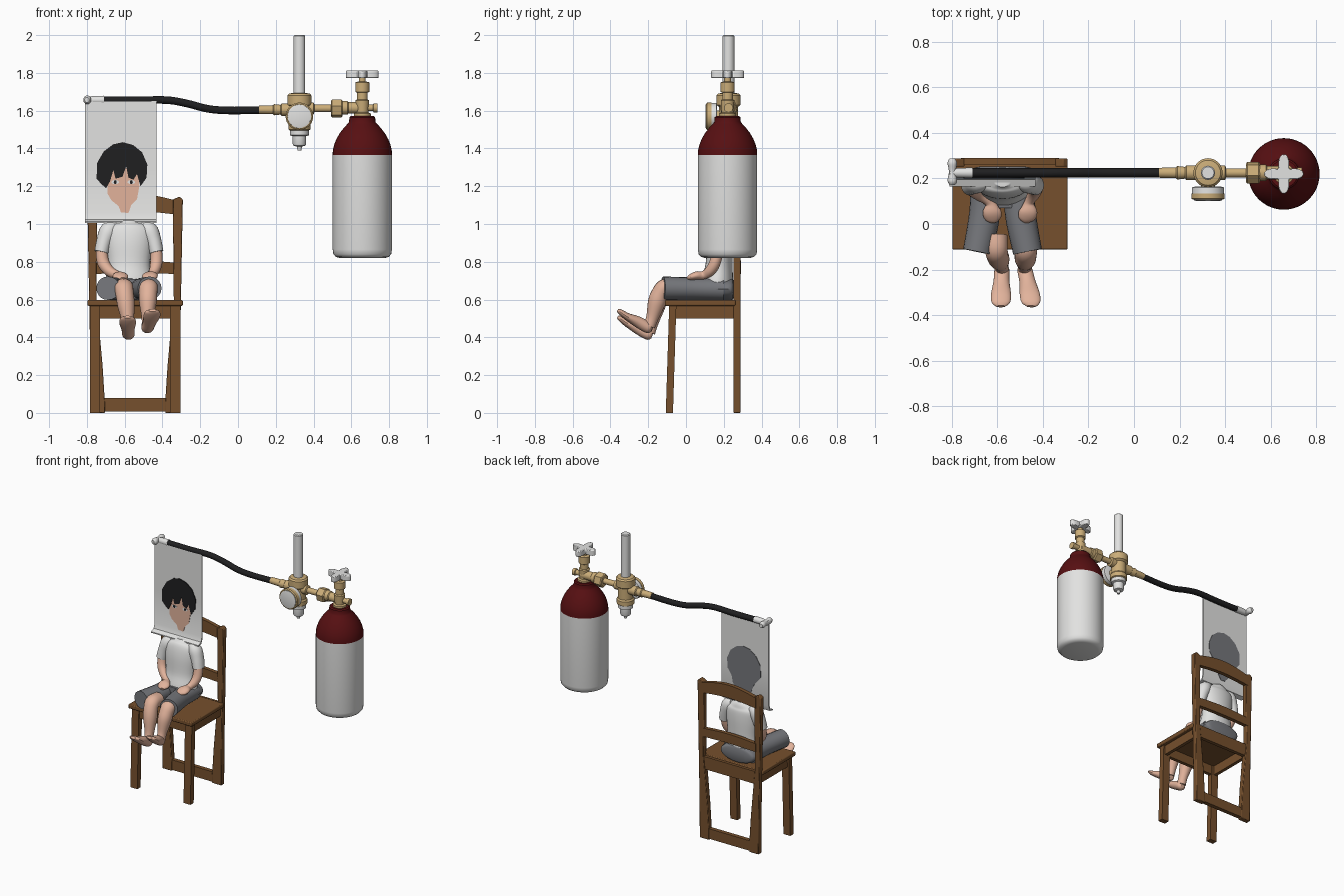
import bpy, bmesh, math
from mathutils import Vector

if "Cube" in bpy.data.objects:
    bpy.data.objects.remove(bpy.data.objects["Cube"])


def material(name, r, g, b):
    m = bpy.data.materials.new(name)
    m.use_nodes = True
    m.diffuse_color = (r, g, b, 1)
    m.node_tree.nodes["Principled BSDF"].inputs["Base Color"].default_value = (r, g, b, 1)
    return m


WHITE = material("white", .76, .76, .75)
RED = material("dark_red", .095, .005, .006)
BRASS = material("brass", .6, .42, .19)
WOOD = material("brown_wood", .18, .08, .026)
BLACK = material("black", .014, .014, .015)
GREY = material("slate_grey", .18, .185, .2)
SKIN = material("skin", .76, .45, .33)
made = []


def finish(name, bm, mat):
    bmesh.ops.remove_doubles(bm, verts=bm.verts, dist=1e-5)
    bmesh.ops.recalc_face_normals(bm, faces=bm.faces)
    me = bpy.data.meshes.new(name)
    bm.to_mesh(me)
    bm.free()
    me.materials.append(mat)
    ob = bpy.data.objects.new(name, me)
    bpy.context.collection.objects.link(ob)
    made.append(ob)
    return ob


def bridge(bm, rings, caps=True):
    for a, b in zip(rings, rings[1:]):
        n = len(a)
        for i in range(n):
            bm.faces.new((a[i], a[(i + 1) % n], b[(i + 1) % n], b[i]))
    if caps:
        bm.faces.new(rings[0])
        bm.faces.new(rings[-1])


def ring(bm, c, u, v, sides):
    angles = [2 * math.pi * i / sides for i in range(sides)]
    return [bm.verts.new(c + u * math.cos(t) + v * math.sin(t)) for t in angles]


def lathe(name, origin, axis, profile, mat, sides=32):
    """Turned part: profile of (height along axis, radius)."""
    bm = bmesh.new()
    w = Vector(axis)
    u = w.orthogonal().normalized()
    v = w.cross(u)
    bridge(bm, [ring(bm, Vector(origin) + w * h, u * r, v * r, sides) for h, r in profile])
    return finish(name, bm, mat)


def loft(name, pts, mat, ref=(1, 0, 0), sides=20, steps=5):
    """Smooth tube through (x, y, z, half width, half depth)."""
    def spline(i, t):
        p = [pts[min(max(i + k, 0), len(pts) - 1)] for k in (-1, 0, 1, 2)]
        return [.5 * (2 * b + (c - a) * t + (2 * a - 5 * b + 4 * c - d) * t * t
                      + (3 * b - a - 3 * c + d) * t ** 3) for a, b, c, d in zip(*p)]
    path = [spline(i, k / steps) for i in range(len(pts) - 1) for k in range(steps)] + [pts[-1]]
    bm = bmesh.new()
    rings = []
    for i, p in enumerate(path):
        t = Vector(path[min(i + 1, len(path) - 1)][:3]) - Vector(path[max(i - 1, 0)][:3])
        t.normalize()
        u = Vector(ref)
        u = (u - t * u.dot(t)).normalized()
        rings.append(ring(bm, Vector(p[:3]), u * max(p[3], .002), t.cross(u) * max(p[4], .002), sides))
    bridge(bm, rings)
    return finish(name, bm, mat)


def prism(name, outline, axis, a, b, mat, bevel=0):
    """Outline extruded along an axis from a to b."""
    place = {"x": lambda u, v, w: (w, u, v), "y": lambda u, v, w: (u, w, v),
             "z": lambda u, v, w: (u, v, w)}[axis]
    bm = bmesh.new()
    bridge(bm, [[bm.verts.new(place(u, v, w)) for u, v in outline] for w in (a, b)])
    ob = finish(name, bm, mat)
    if bevel:
        m = ob.modifiers.new("soft_edges", "BEVEL")
        m.width, m.segments = bevel, 2
    return ob


def beam(name, lo, hi, w, d, mat):
    """Upright leg with level ends."""
    bm = bmesh.new()
    bridge(bm, [[bm.verts.new((x + i * w / 2, y + j * d / 2, z))
                 for i, j in ((-1, -1), (1, -1), (1, 1), (-1, 1))] for x, y, z in (lo, hi)])
    return finish(name, bm, mat)


def box(name, x0, x1, y0, y1, z0, z1, mat, bevel=0):
    return prism(name, [(x0, y0), (x1, y0), (x1, y1), (x0, y1)], "z", z0, z1, mat, bevel)


def oval(x, z, rx, rz, n=16):
    return [(x + rx * math.cos(2 * math.pi * i / n), z + rz * math.sin(2 * math.pi * i / n)) for i in range(n)]


# Chair
CX = -.545
box("chair_seat", CX - .253, CX + .253, -.112, .262, .567, .597, WOOD, .006)
for s, side in ((-1, "right"), (1, "left")):
    post = [(.235, 0), (.237, .3), (.243, .6), (.253, 1.13), (.235, 1.145), (.2, 1.13),
            (.205, .6), (.19, .45), (.172, .25), (.16, .06), (.16, 0)]
    prism(f"chair_{side}_back_post", [(CX + s * x, z) for x, z in post], "y", .252, .288, WOOD, .004)
    beam(f"chair_{side}_front_leg", (CX + s * .212, -.088, 0), (CX + s * .212, -.07, .57), .055, .038, WOOD)
    x = CX + s * .215
    box(f"chair_{side}_apron", x - .012, x + .012, -.06, .255, .5, .57, WOOD)
box("chair_front_apron", CX - .2, CX + .2, -.08, -.055, .5, .57, WOOD)
box("chair_back_apron", CX - .21, CX + .21, .257, .283, .5, .59, WOOD)
box("chair_floor_bar", CX - .17, CX + .17, .255, .285, .008, .08, WOOD)
for name, z, h, rise in (("chair_middle_rail", .735, .06, .012), ("chair_top_rail", 1.05, .075, .035)):
    xs = [i / 8 * .215 for i in range(-8, 9)]
    arch = [rise * math.cos(x / .215 * math.pi / 2) for x in xs]
    outline = [(CX + x, z + a * .5) for x, a in zip(xs, arch)]
    outline += [(CX + x, z + h + a) for x, a in reversed(list(zip(xs, arch)))]
    prism(name, outline, "y", .262, .29, WOOD)

# Seated figure: shirt, shorts and limbs
BX = -.5775
loft("shirt", [(BX, .165, .64, .118, .075), (BX, .165, .69, .128, .085), (BX, .175, .78, .112, .072),
               (BX, .18, .9, .122, .068), (BX, .185, .97, .12, .058), (BX, .19, 1.0, .075, .042),
               (BX, .19, 1.02, .035, .028)], WHITE, sides=28)
loft("shorts_hips", [(BX, .252, .655, .1, .045), (BX, .235, .655, .135, .06), (BX, .15, .655, .14, .062),
                     (BX, .07, .655, .12, .055)], GREY)
for s, side in ((-1, "right"), (1, "left")):
    loft(f"{side}_sleeve", [(BX + s * .07, .185, .985, .03, .03), (BX + s * .105, .182, .965, .048, .045),
                            (BX + s * .13, .177, .91, .042, .046), (BX + s * .145, .17, .85, .038, .044)], WHITE)
    knee = BX - .01 if s > 0 else BX + .02
    loft(f"{side}_shorts_leg", [(BX + s * .075, .2, .655, .065, .06), (BX + s * .078, .05, .657, .068, .06),
                                (knee + s * .08 + s * .045 - .005, -.122, .66, .064, .062)], GREY)

loft("right_arm", [(-.722, .172, .88, .03, .03), (-.715, .155, .8, .032, .03), (-.68, .13, .75, .028, .028),
                   (-.635, .095, .728, .022, .022), (-.625, .055, .725, .04, .022),
                   (-.617, .025, .716, .036, .016), (-.612, .008, .71, .014, .008)], SKIN)
loft("left_arm", [(-.433, .172, .88, .03, .03), (-.432, .155, .8, .032, .03), (-.442, .13, .755, .028, .028),
                  (-.46, .095, .73, .022, .022), (-.464, .055, .727, .04, .022),
                  (-.473, .025, .718, .036, .016), (-.477, .008, .71, .014, .008)], SKIN)

for side, dx, turn, dz in (("right", -.605, .025, 0), ("left", -.475, -.005, .035)):
    loft(f"{side}_shin", [(dx, -.05, .66, .05, .048), (dx, -.11, .665, .05, .045),
                          (dx + turn * .2, -.138, .63, .048, .046), (dx + turn * .5, -.155, .57 + dz * .4, .046, .047),
                          (dx + turn * .9, -.178, .48 + dz * .7, .031, .033),
                          (dx + turn, -.195, .425 + dz, .03, .032)], SKIN)
    fx = dx + turn
    swing = .028 if side == "left" else -.005
    loft(f"{side}_foot", [(fx, -.18, .405 + dz, .016, .012), (fx, -.197, .413 + dz, .032, .028),
                          (fx + swing * .4, -.25, .444 + dz, .035, .03),
                          (fx + swing * .8, -.31, .474 + dz, .044, .02),
                          (fx + swing, -.345, .498 + dz, .04, .015),
                          (fx + swing, -.362, .508 + dz, .02, .008)], SKIN)

# Hanging cloth with a painted face
cloth = [(.206, 1.655), (.206, 1.3), (.206, 1.06), (.195, 1.025), (.165, 1.012),
         (.165, 1.004), (.2, 1.012), (.214, 1.05), (.214, 1.3), (.214, 1.655)]
prism("hanging_cloth", cloth, "x", -.81, -.432, WHITE)
face = [(-.69, 1.29), (-.69, 1.16), (-.67, 1.125), (-.632, 1.095), (-.62, 1.062), (-.58, 1.058),
        (-.565, 1.1), (-.535, 1.13), (-.522, 1.2), (-.53, 1.3)]
prism("painted_face", face, "y", .203, .207, SKIN)
hair = [(-.749, 1.24), (-.745, 1.325), (-.71, 1.385), (-.66, 1.422), (-.61, 1.433), (-.555, 1.418),
        (-.508, 1.38), (-.48, 1.315), (-.484, 1.245), (-.516, 1.2), (-.535, 1.265), (-.553, 1.235),
        (-.58, 1.245), (-.592, 1.305), (-.612, 1.25), (-.648, 1.24), (-.66, 1.285), (-.678, 1.225),
        (-.698, 1.19), (-.722, 1.21)]
prism("painted_hair", hair, "y", .2, .207, BLACK)
for x, side in ((-.65, "right"), (-.565, "left")):
    prism(f"painted_{side}_eye_white", oval(x, 1.222, .02, .011), "y", .2015, .207, WHITE)
    prism(f"painted_{side}_pupil", oval(x, 1.222, .008, .01), "y", .2, .207, BLACK)
shadow = hair[:10] + [(-.525, 1.15), (-.56, 1.1), (-.585, 1.058), (-.62, 1.062), (-.67, 1.12), (-.698, 1.18)]
prism("face_show_through", shadow, "y", .213, .217, GREY)

# Hose and its end fitting
Y = .225
loft("hose", [(x, Y, z, .02, .02) for x, z in ((.12, 1.603), (-.05, 1.601), (-.16, 1.61), (-.27, 1.638),
                                              (-.38, 1.656), (-.55, 1.654), (-.73, 1.655))], BLACK, (0, 1, 0))
lathe("hose_end_sleeve", (-.71, Y, 1.656), (-1, 0, 0), [(0, .023), (.06, .021), (.1, .016)], WHITE, 16)
loft("hose_end_crossbar", [(-.8, .172, 1.657, .012, .014), (-.798, .19, 1.657, .021, .023),
                           (-.798, .23, 1.657, .015, .018), (-.798, .268, 1.657, .021, .023),
                           (-.8, .288, 1.657, .012, .014)], WHITE)

# Regulator
R = (.325, Y, 0)
lathe("regulator_body", R, (0, 0, 1), [(1.49, .04), (1.5, .058), (1.53, .058), (1.54, .05), (1.62, .05),
                                      (1.63, .064), (1.68, .064), (1.69, .055), (1.695, .03)], BRASS)
lathe("flow_tube", R, (0, 0, 1), [(1.68, .031), (1.995, .031), (2.0, .026)], WHITE)
lathe("regulator_lower_cap", R, (0, 0, 1), [(1.39, .01), (1.41, .014), (1.415, .032), (1.425, .036),
                                           (1.465, .036), (1.47, .05), (1.495, .05)], WHITE)
G = (.325, Y, 1.57)
lathe("gauge_stem", G, (0, -1, 0), [(0, .03), (.07, .03)], BRASS)
lathe("gauge_case", G, (0, -1, 0), [(.06, .055), (.064, .07), (.095, .071)], WHITE)
lathe("gauge_rim", G, (0, -1, 0), [(.09, .073), (.113, .073), (.118, .066)], BRASS)
lathe("gauge_face", G, (0, -1, 0), [(.11, .063), (.121, .062), (.123, .055)], WHITE)
lathe("hose_barb", (.29, Y, 1.605), (-1, 0, 0), [(0, .033), (.06, .033), (.065, .026), (.1, .03), (.105, .024),
                                                (.18, .022)], BRASS, 20)
lathe("link_pipe", (.36, Y, 1.612), (1, 0, 0), [(0, .032), (.04, .032), (.045, .02), (.15, .02)], BRASS, 20)
lathe("hex_nut", (.492, Y, 1.612), (1, 0, 0), [(0, .042), (.006, .049), (.055, .049), (.062, .042)], BRASS, 6)
lathe("valve_inlet", (.55, Y, 1.615), (1, 0, 0), [(0, .036), (.03, .036), (.035, .03), (.12, .03), (.125, .018),
                                                 (.165, .018), (.168, .024), (.188, .024)], BRASS, 20)

# Valve and hand wheel
T = (.658, .22, 0)
lathe("valve_stem", T, (0, 0, 1), [(1.56, .045), (1.585, .045), (1.59, .032), (1.655, .036), (1.66, .028),
                                  (1.695, .028), (1.7, .037), (1.75, .037), (1.755, .018), (1.785, .018)], BRASS)
wheel = []
for i in range(64):
    a = 2 * math.pi * i / 64
    r = .06 + .027 * math.cos(4 * a)
    wheel.append((T[0] + r * math.cos(a), T[1] + r * math.sin(a)))
prism("hand_wheel", wheel, "z", 1.772, 1.812, WHITE, .009)

# Gas cylinder
lathe("tank_body", T, (0, 0, 1), [(.822, .001), (.82, .12), (.826, .14), (.84, .153), (.865, .157),
                                 (1.366, .157)], WHITE, 48)
lathe("tank_dome", T, (0, 0, 1), [(1.366, .157), (1.39, .156), (1.42, .149), (1.45, .137), (1.48, .12),
                                 (1.51, .097), (1.53, .078), (1.54, .07), (1.565, .068), (1.572, .06)], RED, 48)

bpy.ops.object.select_all(action="DESELECT")
for ob in made:
    ob.select_set(True)
bpy.context.view_layer.objects.active = made[0]
bpy.ops.object.shade_smooth_by_angle(angle=math.radians(35))
